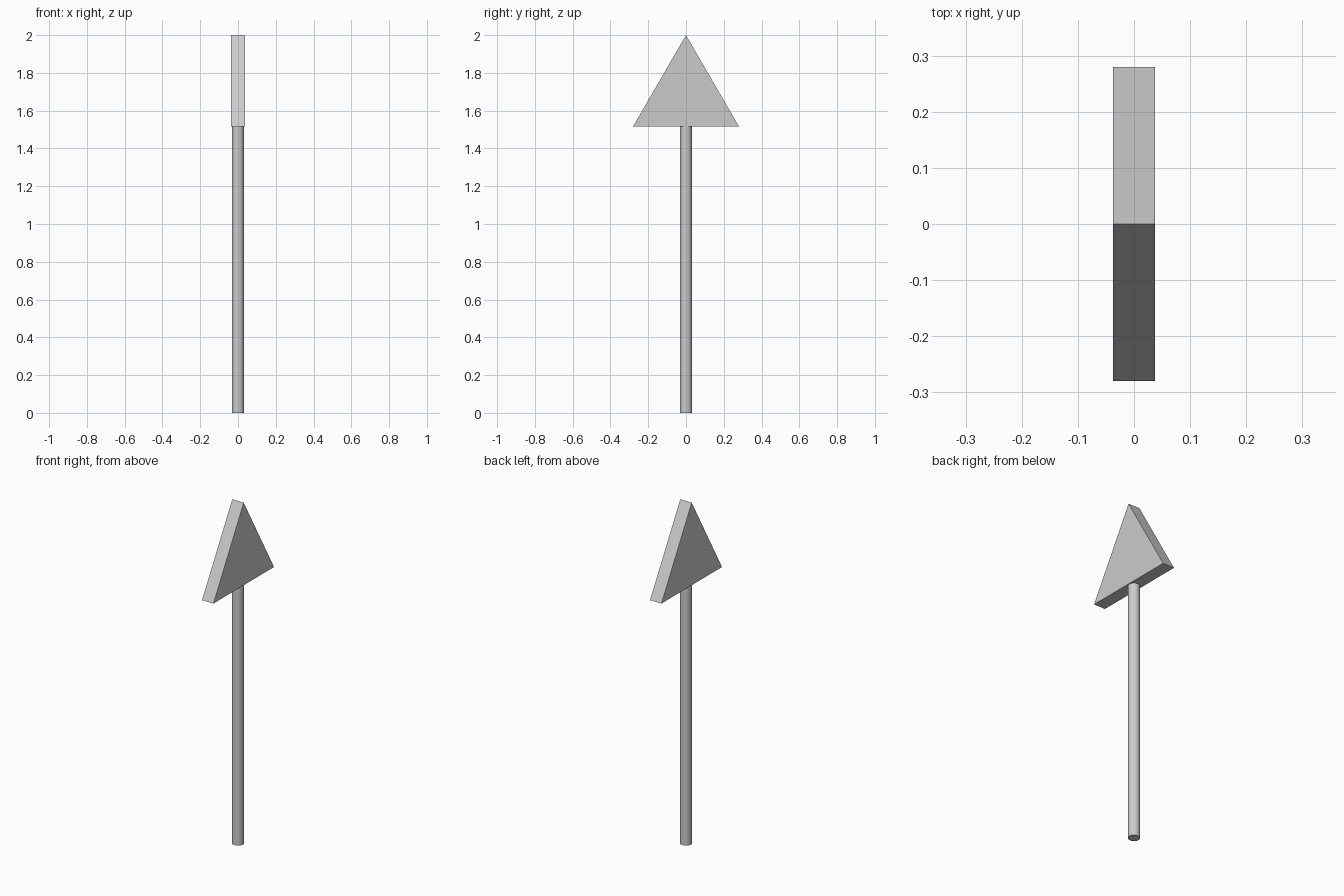
import bpy, bmesh, math

if "Cube" in bpy.data.objects:
    bpy.data.objects.remove(bpy.data.objects["Cube"])

HEAD_Z = 1.517   # underside of the arrow head
HALF_W = 0.28    # half the head's width along y
HALF_T = 0.037   # half the head's thickness along x
POLE_R = 0.032

# Round pole
bpy.ops.mesh.primitive_cylinder_add(vertices=32, radius=POLE_R, depth=HEAD_Z,
                                    location=(0, 0, HEAD_Z / 2))
pole = bpy.context.object
pole.name = "pole"
bpy.ops.object.shade_smooth_by_angle(angle=math.radians(30))

# Triangular head: profile in the yz plane, extruded along x
bm = bmesh.new()
profile = [(-HALF_W, HEAD_Z), (HALF_W, HEAD_Z), (0, 2.0)]
face = bm.faces.new([bm.verts.new((-HALF_T, y, z)) for y, z in profile])
ext = bmesh.ops.extrude_face_region(bm, geom=[face], use_keep_orig=True)
new_verts = [g for g in ext["geom"] if isinstance(g, bmesh.types.BMVert)]
bmesh.ops.translate(bm, verts=new_verts, vec=(2 * HALF_T, 0, 0))
bmesh.ops.recalc_face_normals(bm, faces=bm.faces)
mesh = bpy.data.meshes.new("arrow_head")
bm.to_mesh(mesh)
bm.free()
head = bpy.data.objects.new("arrow_head", mesh)
bpy.context.collection.objects.link(head)
